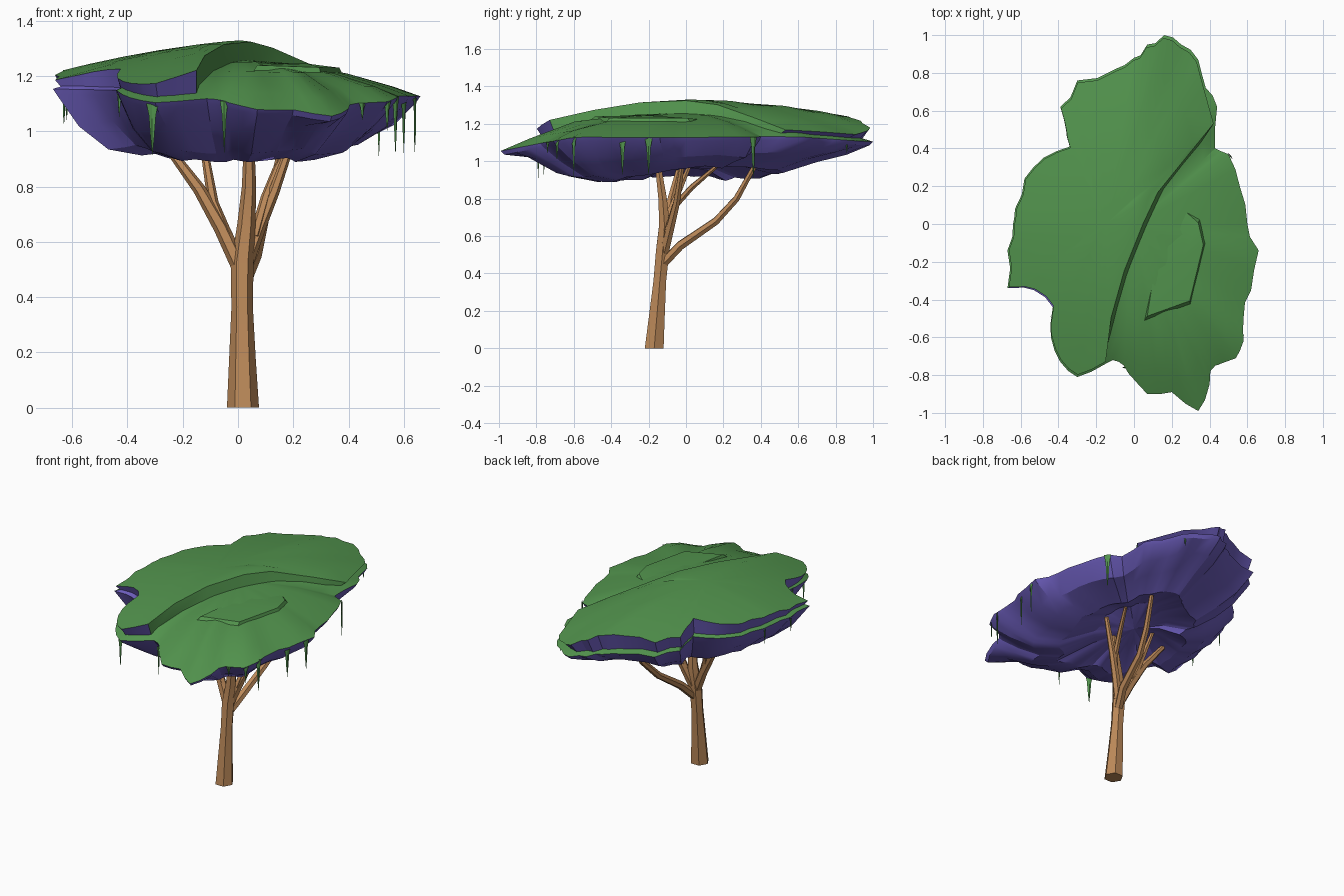
import bpy, bmesh, math, random
from mathutils import Vector

random.seed(4)
cube = bpy.data.objects.get("Cube")
if cube:
    bpy.data.objects.remove(cube, do_unlink=True)


def material(name, colour):
    mat = bpy.data.materials.new(name)
    mat.use_nodes = True
    mat.diffuse_color = (*colour, 1)
    mat.node_tree.nodes["Principled BSDF"].inputs["Base Color"].default_value = (*colour, 1)
    return mat


GREEN = material("leaf green", (0.085, 0.295, 0.075))
PURPLE = material("underside purple", (0.15, 0.11, 0.5))
BARK = material("bark brown", (0.5, 0.25, 0.1))


def loft(name, rings, mats, rule=None, smooth=25):
    """Skin a stack of rings; a ring of one point closes the end as a fan."""
    bm = bmesh.new()
    rows = [[bm.verts.new(p) for p in ring] for ring in rings]
    for level, (low, high) in enumerate(zip(rows, rows[1:])):
        count = max(len(low), len(high))
        for i in range(count):
            j = (i + 1) % count
            if len(low) == 1:
                corners = (low[0], high[j], high[i])
            elif len(high) == 1:
                corners = (low[i], low[j], high[0])
            else:
                corners = (low[i], low[j], high[j], high[i])
            face = bm.faces.new(corners)
            face.material_index = rule(level, i) if rule else 0
    bmesh.ops.recalc_face_normals(bm, faces=bm.faces)
    mesh = bpy.data.meshes.new(name)
    bm.to_mesh(mesh)
    bm.free()
    for mat in mats:
        mesh.materials.append(mat)
    mesh.shade_smooth()
    mesh.set_sharp_from_angle(angle=math.radians(smooth))
    obj = bpy.data.objects.new(name, mesh)
    bpy.context.scene.collection.objects.link(obj)


def tube(name, path, sides=6):
    """Tapered limb along (x, y, z, radius) stations."""
    points = [Vector(p[:3]) for p in path]
    rings = []
    for i, station in enumerate(path):
        along = points[min(i + 1, len(path) - 1)] - points[max(i - 1, 0)]
        if station[2] == 0:
            along = Vector((0, 0, 1))
        turn = Vector((0, 0, 1)).rotation_difference(along)
        ring = []
        for k in range(sides):
            a = math.tau * k / sides
            ring.append(points[i] + turn @ Vector((math.cos(a), math.sin(a), 0)) * station[3])
        rings.append(ring)
    loft(name, [[points[0]]] + rings + [[points[-1]]], [BARK], smooth=35)


# Ragged crown outline, counter-clockwise from the back tip
coarse = [(.16, 1), (.07, .95), (0, .88), (-.1, .82), (-.3, .76), (-.39, .62), (-.36, .5),
          (-.34, .41), (-.48, .35), (-.58, .24), (-.63, .08), (-.64, 0), (-.67, -.14),
          (-.67, -.34), (-.53, -.35), (-.43, -.44), (-.44, -.6), (-.39, -.73), (-.3, -.81),
          (-.15, -.74), (-.08, -.73), (-.03, -.79), (.07, -.9), (.2, -.89), (.34, -.99),
          (.4, -.85), (.43, -.75), (.54, -.71), (.58, -.62), (.58, -.5), (.62, -.35),
          (.66, -.14), (.6, 0), (.56, .2), (.5, .37), (.43, .4), (.44, .62), (.38, .72),
          (.34, .87), (.25, .95)]
outline = []
for i, p in enumerate(coarse):
    a, b = Vector(p), Vector(coarse[(i + 1) % len(coarse)])
    outline += [a, (a + b) / 2 * random.uniform(0.97, 1.02)]
COUNT = len(outline)


def rim_height(x, y):
    return 1.14 - 0.02 * x - 0.2 * max(0, -y - 0.6) - 0.08 * max(0, y - 0.6)


def fraction(p):
    """Distance from the centre as a share of the distance to the outline."""
    for i, a in enumerate(outline):
        b = outline[(i + 1) % COUNT]
        det = a.cross(b)
        s, t = p.cross(b) / det, a.cross(p) / det
        if s >= -1e-4 and t >= -1e-4:
            return s + t
    return 0


def lower_top(p):
    return rim_height(p.x, p.y) + 0.12 * (1 - min(1, fraction(p)) ** 2)


def cap_top(p):
    x, y = p
    z = 1.33 - (0.12 if y > 0 else 0.16) * y * y
    z -= 0.08 * x + 0.9 * x * x if x > 0 else 0.13 * x * x - 0.09 * x
    if x < 0 and y < 0:
        z -= 0.07 * x * y
    return max(z, lower_top(p) + 0.03)


def lifted(points, height):
    return [(p.x, p.y, height(p)) for p in points]


# Lower crown: folded purple bowl, deepest at front and back, green top sheet
folds = [random.uniform(-0.02, 0.02) for i in range(COUNT // 2)]


def bowl_ring(scale, depth):
    ring = []
    for i, p in enumerate(outline):
        angle = math.atan2(p.y, p.x)
        z = depth + (folds[i // 2] + folds[(i + 1) // 2 % len(folds)]) / 2 * scale
        if scale < 0.8:
            z += 0.06 * max(0, math.cos(angle - 0.7))
        if scale < 0.6:
            z += 0.03 * math.cos(angle) ** 2
        else:
            z -= 0.025 * max(0, -math.sin(angle))
        ring.append((p.x * scale, p.y * scale, z))
    return ring


def crown_colour(level, i):
    notch = 26 <= i <= 29
    return int(level < 6 or (notch and level == 6))


rings = [[(0, 0, .965)]]
rings += [bowl_ring(s, z) for s, z in ((.28, .945), (.52, .892), (.7, .95), (.86, 1.035))]
rings.append([(p.x * 0.98, p.y * 0.98, rim_height(p.x, p.y) - 0.02) for p in outline])
for s in (1, 0.85, 0.6, 0.3):
    rings.append(lifted([p * s for p in outline], lower_top))
rings.append([(0, 0, lower_top(Vector((0, 0.001))))])
loft("lower_crown", rings, [GREEN, PURPLE], crown_colour)

# Upper crown: domed cap on one side, ending in a curved ridge
ridge = [Vector(p) for p in ((-.12, -.5), (-.05, -.25), (.05, 0), (.13, .17), (.3, .38), (.43, .54))]
outer = outline[:39]
border = outer + ridge + outline[-6:]
hub = Vector((-0.15, 0))
first, last = len(outer), len(outer) + len(ridge) - 1

foot = [hub + (p - hub) * (1.1 if first <= i < last else 0.94) for i, p in enumerate(border)]
rings = [lifted(foot, lambda p: lower_top(p) - 0.005)]
for s in (0.985, 0.8, 0.55, 0.28):
    rings.append(lifted([hub + (p - hub) * s for p in border], cap_top))
rings.append([(hub.x, hub.y, cap_top(hub))])
loft("upper_crown", rings, [GREEN, PURPLE],
     lambda level, i: int(level == 0 and not first - 1 <= i < last))

# Raised fold on the lower crown: steep outer step, gentle inner slope
step = [Vector(p) for p in ((.05, -.52), (.3, -.43), (.38, -.1), (.35, .03))]
slope = [Vector(p) for p in ((.28, .06), (.17, -.1), (.1, -.3))]
middle = Vector((.25, -.2))
crest = [middle + (p - middle) * 0.9 for p in step]
loft("crown_fold", [lifted(step + slope, lambda p: lower_top(p) - 0.008),
                    lifted(crest, lambda p: lower_top(p) + 0.016)
                    + lifted(slope, lambda p: lower_top(p) - 0.002),
                    [(middle.x, middle.y, lower_top(middle) + 0.012)]], [GREEN])


# Hanging leaf blades, flat along the rim
def blade(x, y, tip, width):
    top = rim_height(x, y)
    side = Vector((-y, x, 0)).normalized() * width
    out = Vector((x, y, 0)).normalized() * 0.004
    rings = []
    for share, size in ((0, 1), (0.25, 0.55), (0.65, 0.3)):
        mid = Vector((x, y, top + (tip - top) * share))
        rings.append([mid + side * size, mid + out, mid - side * size, mid - out])
    loft("hanging_leaf", rings + [[(x, y, tip)]], [GREEN], smooth=10)


for spec in ((-.63, -.2, 1.02, .015), (-.43, -.5, 1.05, .015), (-.31, -.79, .91, .025),
             (-.05, -.76, .92, .015), (.57, -.6, .91, .018), (.6, -.34, .92, .024),
             (.64, -.2, .92, .022), (.51, .36, .9, .022), (.54, -.69, 1.0, .018),
             (.45, -.74, 1.04, .015), (.32, .86, 1.04, .012), (-.62, .06, 1.04, .012)):
    blade(*spec)

# Trunk and branches
tube("trunk", [(.018, -.17, 0, .058), (.016, -.155, .18, .048), (.015, -.14, .36, .039),
               (.015, -.125, .52, .041), (.03, -.115, .66, .033), (.04, -.125, .8, .026),
               (.04, -.15, .98, .018)])
tube("left_branch", [(.01, -.125, .5, .03), (-.06, -.1, .65, .028), (-.14, -.08, .79, .023),
                     (-.26, -.04, .95, .015)])
tube("left_inner_branch", [(-.04, -.11, .62, .022), (-.09, -.08, .74, .02), (-.11, -.03, .86, .016),
                           (-.13, .02, .98, .012)])
tube("back_branch", [(.02, -.125, .45, .026), (.06, -.03, .55, .026), (.09, .16, .68, .022),
                     (.13, .27, .8, .019), (.17, .37, .98, .014)])
tube("right_branch", [(.02, -.12, .5, .028), (.08, -.08, .66, .024), (.13, -.05, .78, .02),
                      (.2, -.02, .98, .014)])
tube("right_inner_branch", [(.06, -.1, .62, .02), (.1, -.06, .76, .018), (.14, .03, .86, .016),
                            (.2, .16, .97, .011)])
